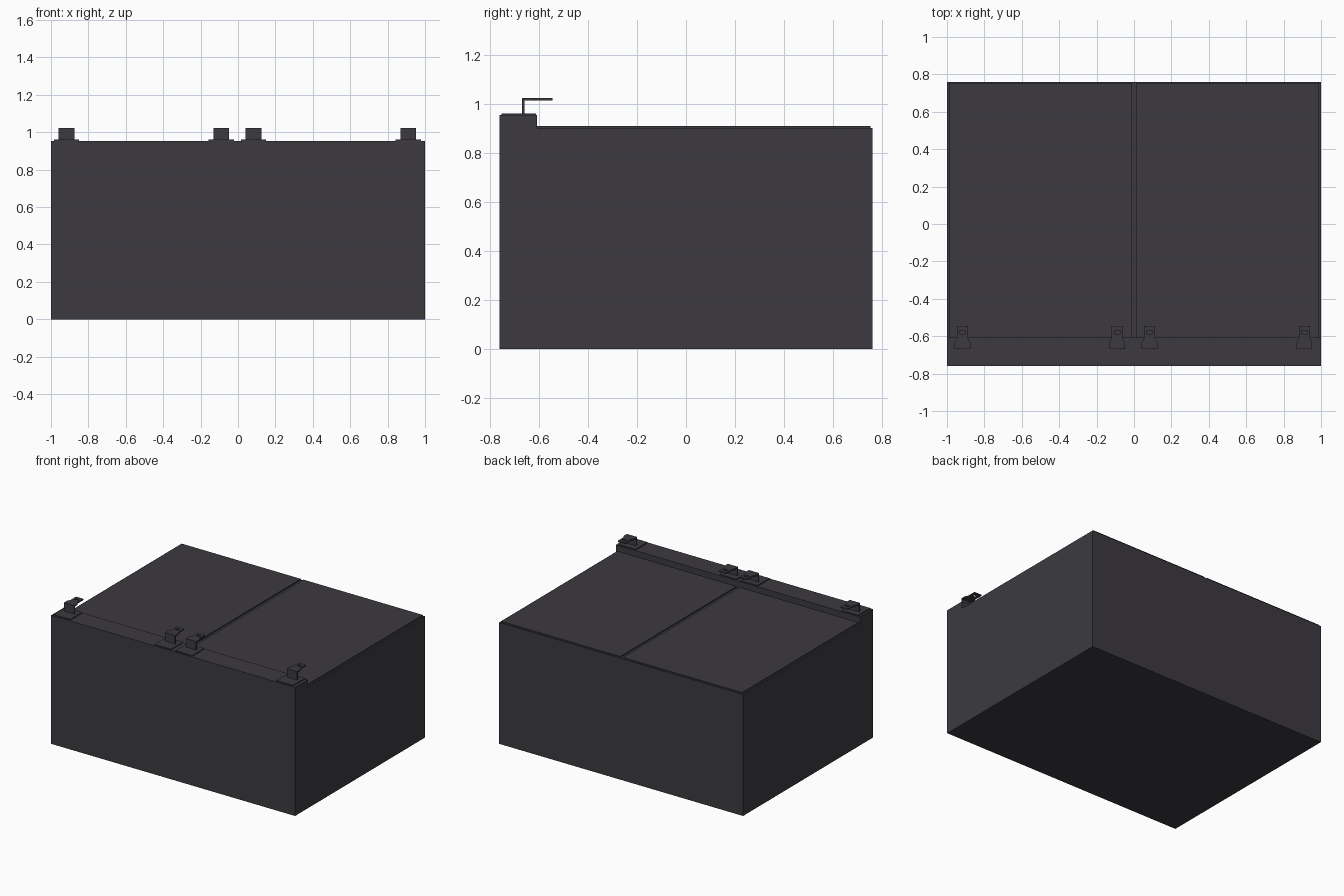
import bpy, bmesh
from mathutils import Vector

if "Cube" in bpy.data.objects:
    bpy.data.objects.remove(bpy.data.objects["Cube"])

mat = bpy.data.materials.new("dark_grey")
mat.diffuse_color = (0.045, 0.042, 0.05, 1)
mat.use_nodes = True
mat.node_tree.nodes["Principled BSDF"].inputs["Base Color"].default_value = mat.diffuse_color


def finish(bm, name, loc=(0, 0, 0)):
    bmesh.ops.recalc_face_normals(bm, faces=bm.faces)
    me = bpy.data.meshes.new(name)
    bm.to_mesh(me)
    bm.free()
    me.materials.append(mat)
    ob = bpy.data.objects.new(name, me)
    ob.location = loc
    bpy.context.collection.objects.link(ob)
    return ob


def prism(name, loops, depth, loc=(0, 0, 0)):
    """Fill outline (and hole) loops, then extrude along the depth vector."""
    bm = bmesh.new()
    edges = []
    for pts in loops:
        vs = [bm.verts.new(p) for p in pts]
        edges += [bm.edges.new((vs[i - 1], vs[i])) for i in range(len(vs))]
    bmesh.ops.triangle_fill(bm, use_beauty=True, edges=edges)
    ext = bmesh.ops.extrude_face_region(bm, geom=bm.faces[:])
    moved = [v for v in ext["geom"] if isinstance(v, bmesh.types.BMVert)]
    bmesh.ops.translate(bm, verts=moved, vec=Vector(depth))
    return finish(bm, name, loc)


def box(name, x0, x1, y0, y1, z0, z1, loc=(0, 0, 0)):
    outline = [(x0, y0, z0), (x1, y0, z0), (x1, y1, z0), (x0, y1, z0)]
    return prism(name, [outline], (0, 0, z1 - z0), loc)


# Case body: stepped side profile with a raised front ledge
profile = [(-.76, 0), (.76, 0), (.76, .90), (-.607, .90), (-.607, .953), (-.76, .953)]
prism("case_body", [[(-1, y, z) for y, z in profile]], (2, 0, 0))

# Two thin lids separated by a centre seam
for side, x0, x1 in (("left", -.988, -.012), ("right", .012, .988)):
    box(side + "_lid", x0, x1, -.607, .753, .899, .909)

# Four angled terminal brackets on the ledge
half = [(.042, -.665), (.042, -.632), (.03, -.612), (.03, -.545)]
outline = [(x, y, 1.013) for x, y in half] + [(-x, y, 1.013) for x, y in reversed(half)]
hole = [(x, y, 1.013) for x, y in ((-.014, -.59), (.014, -.59), (.014, -.57), (-.014, -.57))]
for i, x in enumerate((-.917, -.09, .083, .911), 1):
    loc = (x, 0, 0)
    box(f"terminal_plate_{i}", -.068, .068, -.752, -.612, .952, .96, loc)
    box(f"terminal_upright_{i}", -.042, .042, -.668, -.659, .958, 1.023, loc)
    prism(f"terminal_tab_{i}", [outline, hole], (0, 0, .01), loc)
